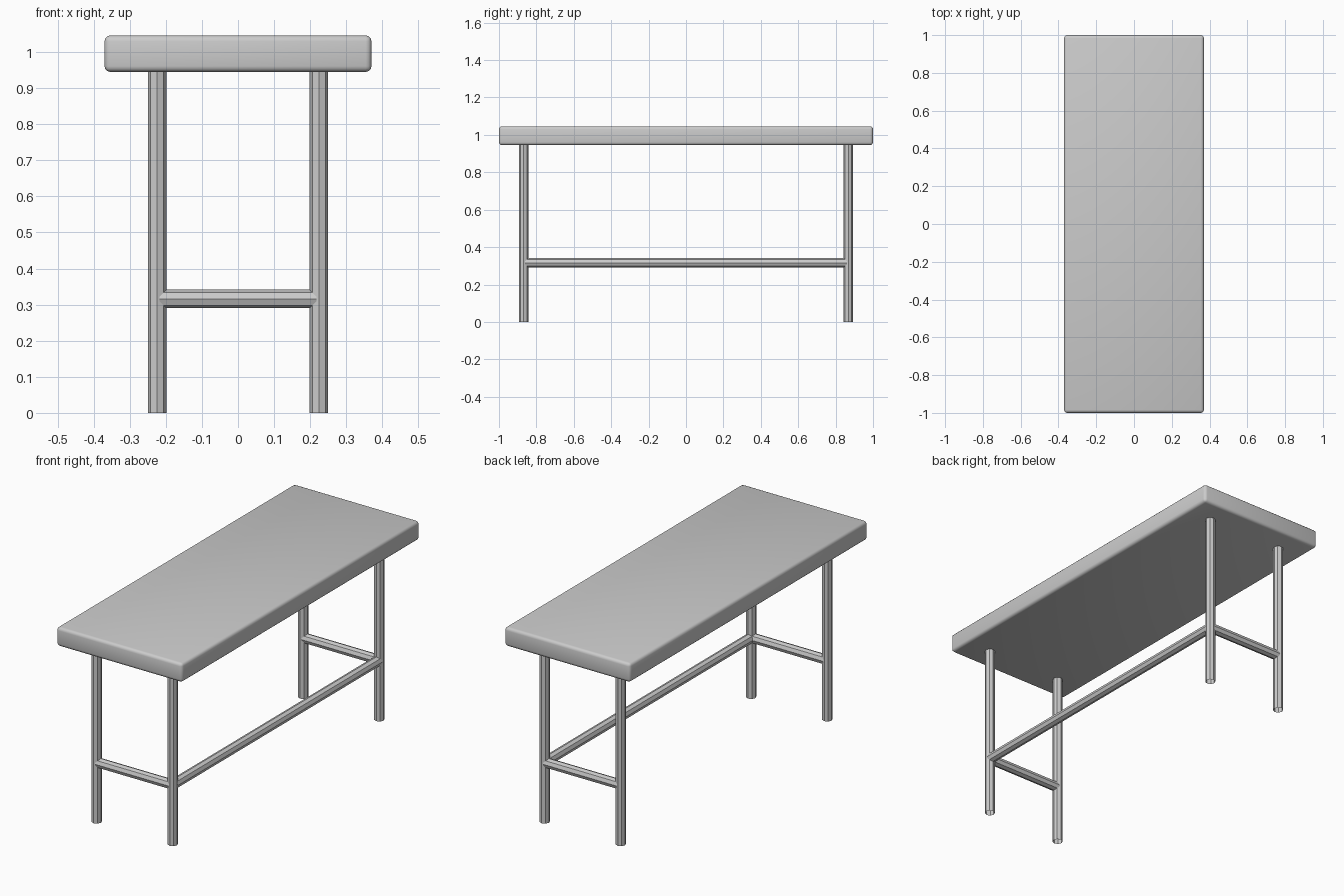
import bpy
import bmesh
from math import radians
from mathutils import Vector

cube = bpy.data.objects.get("Cube")
if cube:
    bpy.data.objects.remove(cube, do_unlink=True)

# Single grey finish
grey = bpy.data.materials.new("plain grey")
grey.use_nodes = True
color = (0.6, 0.6, 0.6, 1)
grey.diffuse_color = color
grey.node_tree.nodes["Principled BSDF"].inputs["Base Color"].default_value = color

LEG_X, LEG_Y = 0.224, 0.868
TOP_Z, BOTTOM_Z = 1.046, 0.945
RAIL_Z, RADIUS = 0.316, 0.0255
INSET = 0.007


def add_object(name, bm):
    mesh = bpy.data.meshes.new(name)
    bm.to_mesh(mesh)
    bm.free()
    mesh.materials.append(grey)
    obj = bpy.data.objects.new(name, mesh)
    bpy.context.collection.objects.link(obj)
    return obj


def tube(name, start, end):
    """Open eight-sided tube between two points."""
    start, end = Vector(start), Vector(end)
    axis = end - start
    bm = bmesh.new()
    bmesh.ops.create_cone(bm, cap_ends=False, segments=8, radius1=RADIUS,
                          radius2=RADIUS, depth=axis.length)
    turn = axis.to_track_quat('Z', 'Y').to_matrix()
    bmesh.ops.rotate(bm, verts=bm.verts, matrix=turn)
    bmesh.ops.translate(bm, verts=bm.verts, vec=(start + end) / 2)
    return add_object(name, bm)


# Table top with rounded edges
bm = bmesh.new()
bmesh.ops.create_cube(bm, size=1)
bmesh.ops.scale(bm, verts=bm.verts, vec=(0.74, 2, TOP_Z - BOTTOM_Z))
bmesh.ops.translate(bm, verts=bm.verts, vec=(0, 0, (TOP_Z + BOTTOM_Z) / 2))
bmesh.ops.bevel(bm, geom=bm.edges[:], offset=0.016, segments=3,
                profile=0.5, affect='EDGES')
top = add_object("table_top", bm)
bpy.ops.object.select_all(action='DESELECT')
top.select_set(True)
bpy.context.view_layer.objects.active = top
bpy.ops.object.shade_smooth_by_angle(angle=radians(35))

# Legs and the short rail at each end
for end, y in (("front", -LEG_Y), ("back", LEG_Y)):
    for side, x in (("right", -LEG_X), ("left", LEG_X)):
        tube(f"{end}_{side}_leg", (x, y, 0), (x, y, BOTTOM_Z + 0.002))
    reach = LEG_X - INSET
    tube(f"{end}_rail", (-reach, y, RAIL_Z), (reach, y, RAIL_Z))

# Long rail along the left side only
reach = LEG_Y - INSET
tube("left_rail", (LEG_X, -reach, RAIL_Z), (LEG_X, reach, RAIL_Z))
